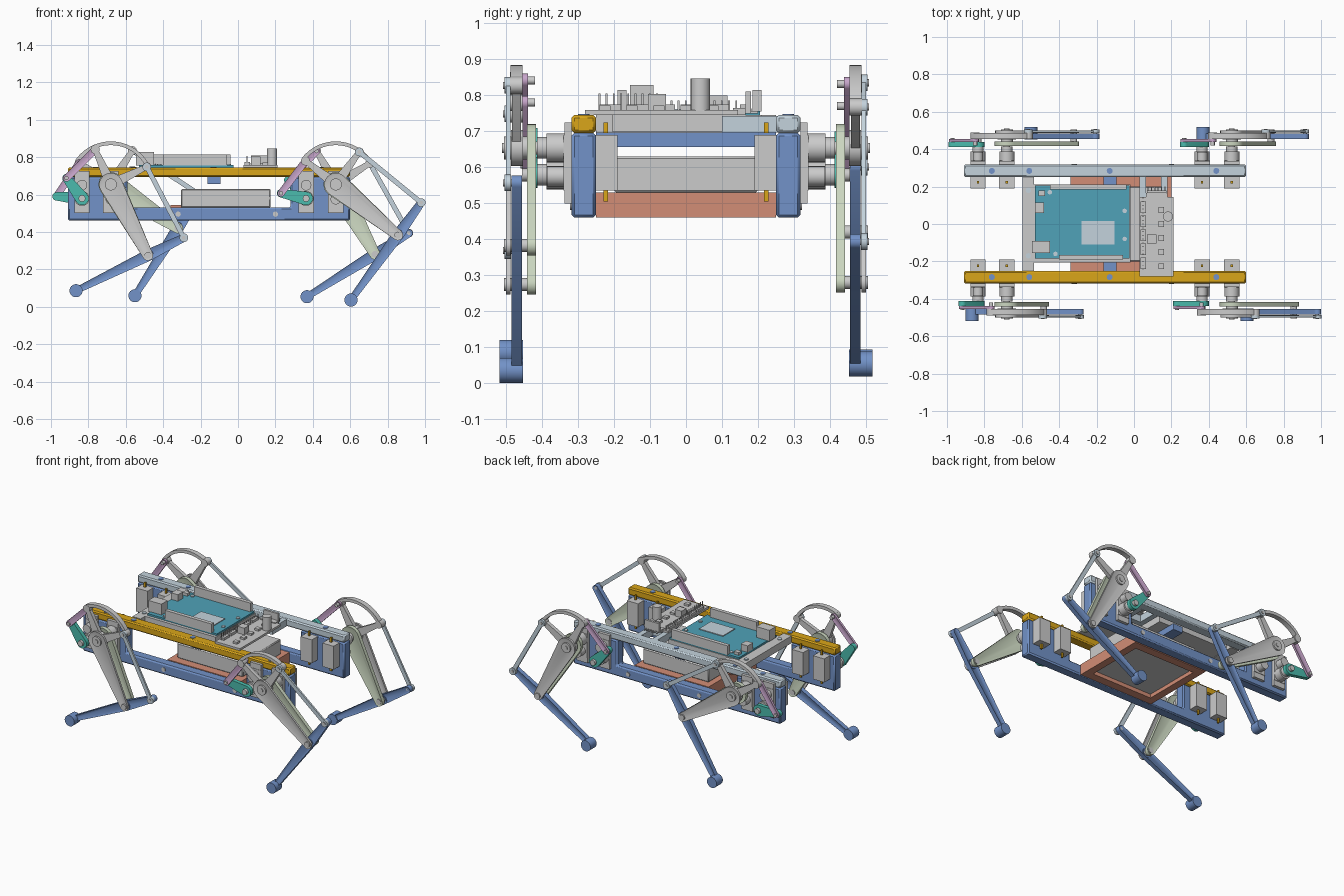
import bpy, bmesh
from math import pi, cos, sin, acos, atan2, sqrt
from mathutils import Vector as V

if "Cube" in bpy.data.objects:
    bpy.data.objects.remove(bpy.data.objects["Cube"])


def material(name, rgb):
    m = bpy.data.materials.new(name)
    m.diffuse_color = (*rgb, 1)
    m.use_nodes = True
    m.node_tree.nodes["Principled BSDF"].inputs["Base Color"].default_value = m.diffuse_color
    return m


BLUE = material("blue", (.17, .29, .58))
GOLD = material("gold", (.70, .38, .01))
PALE = material("pale_blue", (.55, .65, .72))
CORAL = material("coral", (.65, .27, .18))
BOARD = material("board_teal", (.08, .36, .48))
TEAL = material("teal", (.07, .50, .42))
MAUVE = material("mauve", (.58, .38, .60))
GREEN = material("pale_green", (.60, .68, .53))


def finish(name, bm, mat):
    bmesh.ops.recalc_face_normals(bm, faces=bm.faces[:])
    me = bpy.data.meshes.new(name)
    bm.to_mesh(me)
    bm.free()
    ob = bpy.data.objects.new(name, me)
    bpy.context.collection.objects.link(ob)
    if mat:
        me.materials.append(mat)
    return ob


def prism(name, pts, y0, y1, mat=None, recess=None):
    """Extrude an (x, z) outline along y; optionally sink a panel into both faces."""
    bm = bmesh.new()
    f = bm.faces.new([bm.verts.new((p[0], y0, p[1])) for p in pts])
    new = bmesh.ops.extrude_face_region(bm, geom=[f])["geom"]
    bmesh.ops.translate(bm, vec=(0, y1 - y0, 0),
                        verts=[g for g in new if isinstance(g, bmesh.types.BMVert)])
    bmesh.ops.recalc_face_normals(bm, faces=bm.faces[:])
    if recess:
        caps = [f for f in bm.faces if abs(f.normal.y) > .9]
        bmesh.ops.inset_individual(bm, faces=caps, thickness=recess[0], depth=-recess[1])
    return finish(name, bm, mat)


def box(name, x, y, z, mat=None, bevel=0):
    ob = prism(name, [(x[0], z[0]), (x[1], z[0]), (x[1], z[1]), (x[0], z[1])], *y, mat)
    if bevel:
        m = ob.modifiers.new("bevel", 'BEVEL')
        m.width, m.segments = bevel, 1
    return ob


def disc(name, c, r, y0, y1, mat=None, n=24):
    return prism(name, [(c[0] + r * cos(2 * pi * i / n), c[1] + r * sin(2 * pi * i / n))
                        for i in range(n)], y0, y1, mat)


def post(name, x, y, r, z0, z1, mat=None, n=20):
    bm = bmesh.new()
    bmesh.ops.create_cone(bm, cap_ends=True, segments=n, radius1=r, radius2=r, depth=z1 - z0)
    bmesh.ops.translate(bm, vec=(x, y, (z0 + z1) / 2), verts=bm.verts)
    return finish(name, bm, mat)


def bar(name, p, q, r1, r2, y0, y1, mat=None, recess=None, n=12):
    """Tapered bar with round ends between two joints."""
    d = q - p
    a, b = atan2(d.y, d.x), acos((r1 - r2) / d.length)
    pts = []
    for c, r, s, e in ((p, r1, a + b, a + 2 * pi - b), (q, r2, a - b, a + b)):
        pts += [(c.x + r * cos(s + (e - s) * i / n), c.y + r * sin(s + (e - s) * i / n))
                for i in range(n + 1)]
    return prism(name, pts, y0, y1, mat, recess)


def meet(a, ra, b, rb, side):
    """Point at distance ra from a and rb from b, on the right (+1) or left (-1)."""
    d = b - a
    L = d.length
    k = (ra * ra - rb * rb + L * L) / (2 * L)
    h = sqrt(max(0, ra * ra - k * k))
    n = V((-d.y, d.x)) / L
    if n.x * side < 0:
        n = -n
    return a + d / L * k + n * h


# Legs: linkage solved from hip, servo and foot positions
def leg(tag, s, hip, servo, foot):
    def L(part): return tag + "_" + part
    knee = meet(hip, .428, foot, .428, 1)
    end = knee + (knee - foot) * .5
    c = hip + end - knee
    ang = atan2((c - hip).y, (c - hip).x)
    ang2 = ang + 1.535
    p = hip + V((cos(ang2), sin(ang2))) * .205
    h = meet(servo, .137, p, .217, -1)
    bar(L("thigh_inner"), hip, knee, .066, .028, s * .417, s * .442, GREEN, (.012, .004))
    bar(L("thigh_outer"), hip, knee, .062, .028, s * .487, s * .500, None, (.014, .004))
    disc(L("hip_cap"), hip, .032, s * .44, s * .506)
    disc(L("hip_bolt"), hip, .014, s * .44, s * .511)
    disc(L("knee_pin"), knee, .018, s * .417, s * .505)
    # half-wheel crank
    n = 24
    arc = [(hip.x + r * cos(t), hip.y + r * sin(t)) for r, seq in
           ((.23, range(n + 1)), (.21, range(n, -1, -1)))
           for t in (ang + (ang2 - ang) * i / n for i in seq)]
    prism(L("crank_rim"), arc, s * .454, s * .487)
    for nm, q in (("rear", c), ("front", p)):
        bar(L("crank_spoke_" + nm), hip, q, .03, .014, s * .458, s * .483)
        disc(L("crank_boss_" + nm), q, .024, s * .454, s * .489)
    disc(L("crank_hub"), hip, .05, s * .453, s * .486)
    # push rod, shin and foot
    bar(L("push_rod"), c, end, .013, .013, s * .488, s * .5, PALE)
    for q in (c, end):
        disc(L("rod_eye"), q, .023, s * .486, s * .504, PALE)
        disc(L("rod_pin"), q, .010, s * .46, s * .508)
    bar(L("shin_lever"), end, knee, .021, .031, s * .455, s * .485, BLUE, (.010, .005))
    bar(L("shin"), knee, foot, .031, .017, s * .455, s * .485, BLUE, (.009, .005))
    disc(L("foot"), foot, .035, s * .453, s * .518, BLUE)
    # servo horn and its connecting link
    bar(L("servo_horn"), servo, h, .036, .022, s * .412, s * .438, TEAL)
    disc(L("horn_bolt"), servo, .016, s * .40, s * .446)
    bar(L("horn_link"), h, p, .019, .019, s * .439, s * .454, MAUVE, (.007, .003))
    for q in (h, p):
        disc(L("link_pin"), q, .011, s * .42, s * .46)
    # two servos
    for nm, ax in (("lift", servo), ("swing", hip)):
        x = (ax.x - .041, ax.x + .041)
        box(L(nm + "_servo_body"), x, (s * .19, s * .34), (.535, .69))
        box(L(nm + "_servo_flange"), x, (s * .318, s * .337), (.5, .725))
        z2 = .65 if ax.y < .61 else .575
        disc(L(nm + "_servo_gearcase"), ax, .04, s * .33, s * .388)
        disc(L(nm + "_servo_idler"), (ax.x, z2), .028, s * .33, s * .386)
        disc(L(nm + "_servo_collar"), ax, .03, s * .385, s * .414)
        disc(L(nm + "_servo_shaft"), ax, .018, s * .38, s * .455)
        for z in (.505, .695):
            box(L(nm + "_servo_pin"), (ax.x - .006, ax.x + .006),
                (s * .217, s * .229), (z, z + .03), GOLD)


HZ, SZ = .654, .579
leg("near_left", -1, V((-.68, HZ)), V((-.834, SZ)), V((-.866, .086)))
leg("far_left", 1, V((-.68, HZ)), V((-.834, SZ)), V((-.551, .059)))
leg("near_right", -1, V((.523, HZ)), V((.364, SZ)), V((.604, .036)))
leg("far_right", 1, V((.523, HZ)), V((.364, SZ)), V((.369, .054)))

# Side rails with tall ends holding the servos, and top bars
rail = [(-.91, .46), (.6, .46), (.6, .695), (.28, .695), (.28, .53),
        (-.59, .53), (-.59, .695), (-.91, .695)]
for tag, s, mat in (("near", -1, GOLD), ("far", 1, PALE)):
    ob = prism(tag + "_side_rail", rail, s * .25, s * .318, BLUE)
    m = ob.modifiers.new("bevel", 'BEVEL')
    m.width, m.segments = .008, 1
    box(tag + "_top_bar", (-.91, .6), (s * .25, s * .318), (.695, .745), mat, .008)
    for x in (-.76, -.56, -.13, .44):
        post(tag + "_bar_screw", x, s * .284, .016, .74, .748, BLUE)
    for x in (-.32, .2):
        disc(tag + "_rail_screw", (x, .495), .014, s * .31, s * .322)

# Cross members, battery frame and battery
box("cross_bar", (-.163, -.093), (-.25, .25), (.657, .697), BLUE)
box("rear_cross_bar", (-.595, -.535), (-.25, .25), (.697, .745))
for y in (-.17, .18):
    post("cross_bar_screw", -.565, y, .014, .74, .75, PALE)
for s in (-1, 1):
    box("battery_frame_side", (-.34, .2), (s * .195, s * .25), (.46, .53), CORAL)
for x in (-.34, .15):
    box("battery_frame_end", (x, x + .05), (-.2, .2), (.46, .53), CORAL)
box("battery_plate", (-.30, .16), (-.2, .2), (.485, .53))
box("battery", (-.305, .175), (-.2, .2), (.53, .63), None, .006)
box("battery_plug", (-.36, -.3), (-.03, .03), (.53, .545), CORAL)
for x in (.03, .145):
    box("board_arm", (x, x + .035), (.1, .255), (.697, .743), PALE)
box("board_arm_tip", (.03, .18), (.1, .135), (.697, .743), PALE)

# Controller board on its tray
box("controller_tray", (-.54, -.02), (-.205, .21), (.70, .745))
box("controller_board", (-.53, -.025), (-.185, .205), (.745, .757), BOARD)
box("main_chip", (-.28, -.105), (-.11, .015), (.755, .762), PALE)
box("header_strip_far", (-.45, -.04), (.185, .21), (.755, .815))
box("header_strip_near", (-.40, -.06), (-.19, -.165), (.755, .815))
box("data_socket", (-.545, -.45), (-.155, -.09), (.755, .828))
box("power_socket", (-.53, -.48), (.06, .115), (.755, .80))
box("reset_button", (-.51, -.475), (.15, .18), (.755, .775))
for x, y in ((-.50, -.13), (-.05, .07), (-.05, -.08), (-.42, -.16), (-.45, .17)):
    post("board_screw", x, y, .012, .755, .763, PALE)

# Motor driver board with terminals, pins and capacitor
box("driver_board", (.03, .21), (-.28, .145), (.745, .759))
post("capacitor", .182, .04, .027, .755, .847)
for i in range(5):
    y = -.24 + i * .075
    box("driver_terminal", (.035, .065), (y, y + .06), (.757, .775))
    box("driver_chip", (.13, .16), (y, y + .03), (.757, .772))
box("driver_socket", (.07, .12), (-.105, -.055), (.757, .803))
box("angled_header", (.065, .18), (.13, .165), (.745, .765))
box("header_wall", (.07, .175), (.165, .18), (.75, .81))
for i in range(20):
    y = -.243 + i * .02
    box("header_pin", (.045, .051), (y, y + .005), (.757, .805 if i < 9 else .785))
for i in range(6):
    x = .072 + i * .018
    box("angled_pin", (x, x + .006), (.16, .2), (.75, .756))

# Shade round parts smooth while keeping edges sharp
for ob in bpy.context.scene.objects:
    ob.select_set(True)
    bpy.context.view_layer.objects.active = ob
bpy.ops.object.shade_smooth_by_angle(angle=.52)
